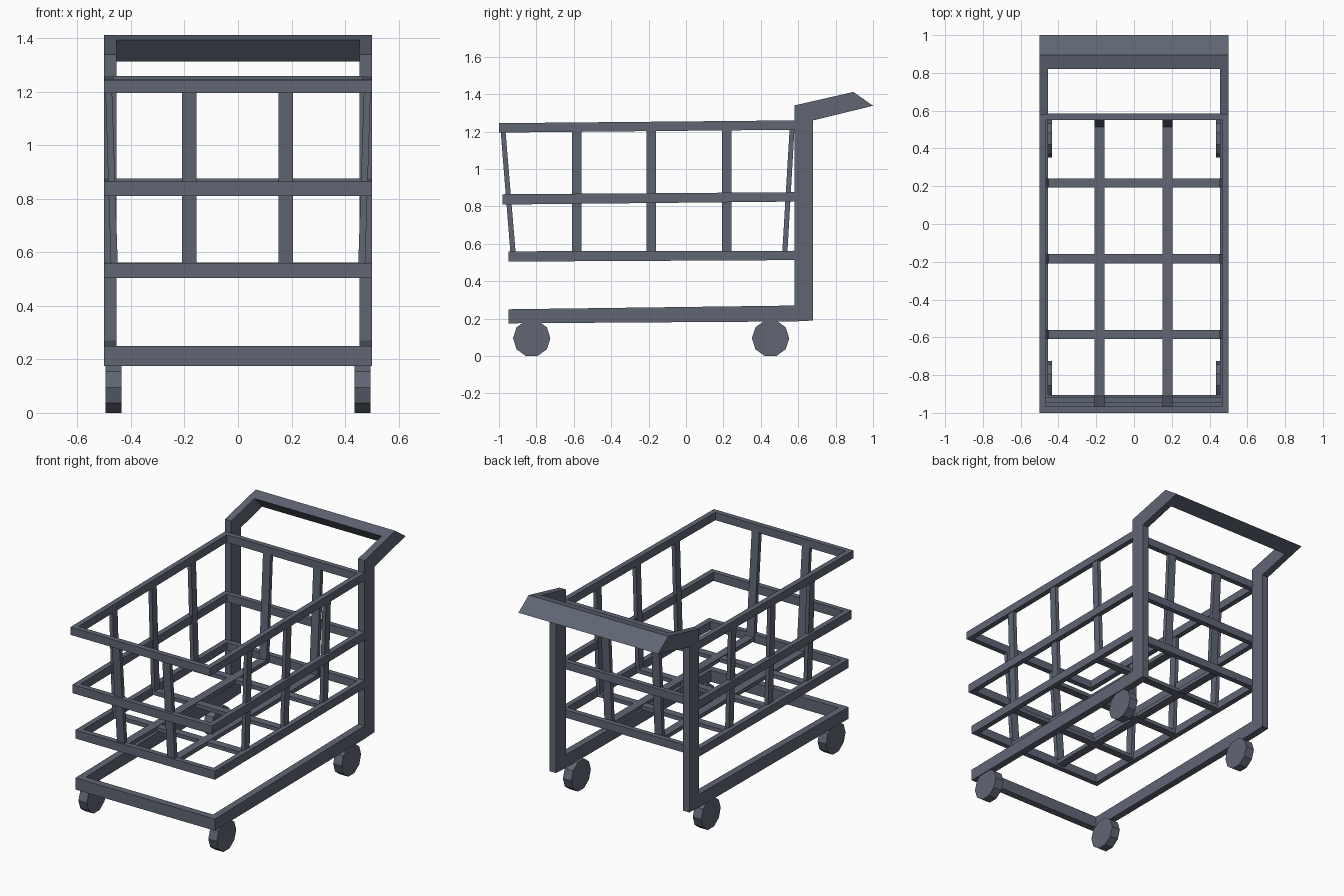
import bpy, bmesh, math
from mathutils import Vector

if "Cube" in bpy.data.objects:
    bpy.data.objects.remove(bpy.data.objects["Cube"], do_unlink=True)

steel = bpy.data.materials.new("slate grey steel")
steel.use_nodes = True
COLOR = (0.115, 0.132, 0.175, 1)
steel.diffuse_color = COLOR
steel.node_tree.nodes["Principled BSDF"].inputs["Base Color"].default_value = COLOR


def finish(name, bm):
    bmesh.ops.recalc_face_normals(bm, faces=bm.faces[:])
    mesh = bpy.data.meshes.new(name)
    bm.to_mesh(mesh)
    bm.free()
    mesh.materials.append(steel)
    obj = bpy.data.objects.new(name, mesh)
    bpy.context.collection.objects.link(obj)
    return obj


def prism(name, profile, axis, start, end):
    """Extrude a profile: (y, z) points along x, or (x, z) points along y."""
    bm = bmesh.new()
    place = (lambda p: (start, *p)) if axis == "x" else (lambda p: (p[0], start, p[1]))
    face = bm.faces.new([bm.verts.new(place(p)) for p in profile])
    extruded = bmesh.ops.extrude_face_region(bm, geom=[face])["geom"]
    step = Vector((end - start, 0, 0) if axis == "x" else (0, end - start, 0))
    moved = [v for v in extruded if isinstance(v, bmesh.types.BMVert)]
    bmesh.ops.translate(bm, verts=moved, vec=step)
    return finish(name, bm)


def frame(name, front, back, z_front, z_back, width, closed=True):
    """Rectangular rail frame, rising to the back; open frames have no back rail."""
    bm = bmesh.new()
    inner_back = back - width if closed else back
    corners = [((0.5, back), (0.5 - width, inner_back)),
               ((0.5, front), (0.5 - width, front + width)),
               ((-0.5, front), (width - 0.5, front + width)),
               ((-0.5, back), (width - 0.5, inner_back))]
    sections = []
    for outer, inner in corners:
        loop = []
        for (x, y), level in ((outer, 0), (inner, 0), (inner, 1), (outer, 1)):
            t = (y - front) / (back - front)
            z = z_front[level] + t * (z_back[level] - z_front[level])
            loop.append(bm.verts.new((x, y, z)))
        sections.append(loop)
    pairs = list(zip(sections, sections[1:]))
    if closed:
        pairs.append((sections[-1], sections[0]))
    else:
        bm.faces.new(sections[0])
        bm.faces.new(sections[-1])
    for a, b in pairs:
        for i in range(4):
            j = (i + 1) % 4
            bm.faces.new((a[i], a[j], b[j], b[i]))
    return finish(name, bm)


def cradle(top_a, low_a, low_b, top_b, top, bottom, thick):
    """Flared U strip: two leaning slats joined by a floor bar."""
    return [(top_a, top), (low_a, bottom), (low_b, bottom), (top_b, top),
            (top_b - thick, top), (low_b - thick, bottom + thick),
            (low_a + thick, bottom + thick), (top_a + thick, top)]


# Base rails and the three basket rings
frame("base_rails", -0.95, 0.58, (0.175, 0.25), (0.185, 0.27), 0.045, closed=False)
frame("basket_top_ring", -1.0, 0.585, (1.195, 1.245), (1.21, 1.26), 0.034)
frame("basket_middle_ring", -0.98, 0.585, (0.81, 0.865), (0.826, 0.876), 0.034)
frame("basket_bottom_ring", -0.95, 0.585, (0.505, 0.56), (0.513, 0.563), 0.034)

# Basket slats running side to side, then front to back
side_strip = cradle(-0.496, -0.474, 0.474, 0.496, 1.215, 0.515, 0.025)
for i, y in enumerate((-0.585, -0.185, 0.217)):
    prism(f"cross_slat_{i + 1}", side_strip, "y", y - 0.025, y + 0.025)
long_strip = cradle(-0.992, -0.936, 0.54, 0.58, 1.215, 0.517, 0.026)
for label, x in (("right", -0.182), ("left", 0.178)):
    prism(f"long_slat_{label}", long_strip, "x", x - 0.027, x + 0.027)

# Rear posts bending into handle arms
post = [(0.58, 0.185), (0.68, 0.19), (0.68, 1.26), (1.0, 1.338), (0.895, 1.412), (0.58, 1.34)]
wheel_sides = 10
for label, side in (("left", 1), ("right", -1)):
    prism(f"post_and_arm_{label}", post, "x", side * 0.455, side * 0.5)
    # Wheels
    for end, y in (("front", -0.825), ("rear", 0.452)):
        angles = [math.tau * k / wheel_sides for k in range(wheel_sides)]
        rim = [(y + 0.1 * math.cos(a), 0.095 + 0.1 * math.sin(a)) for a in angles]
        prism(f"wheel_{end}_{label}", rim, "x", side * 0.435, side * 0.495)

# Handle bar
grip = [(0.82, 1.394), (0.895, 1.412), (1.0, 1.338), (0.895, 1.313)]
prism("handle_bar", grip, "x", -0.455, 0.455)
